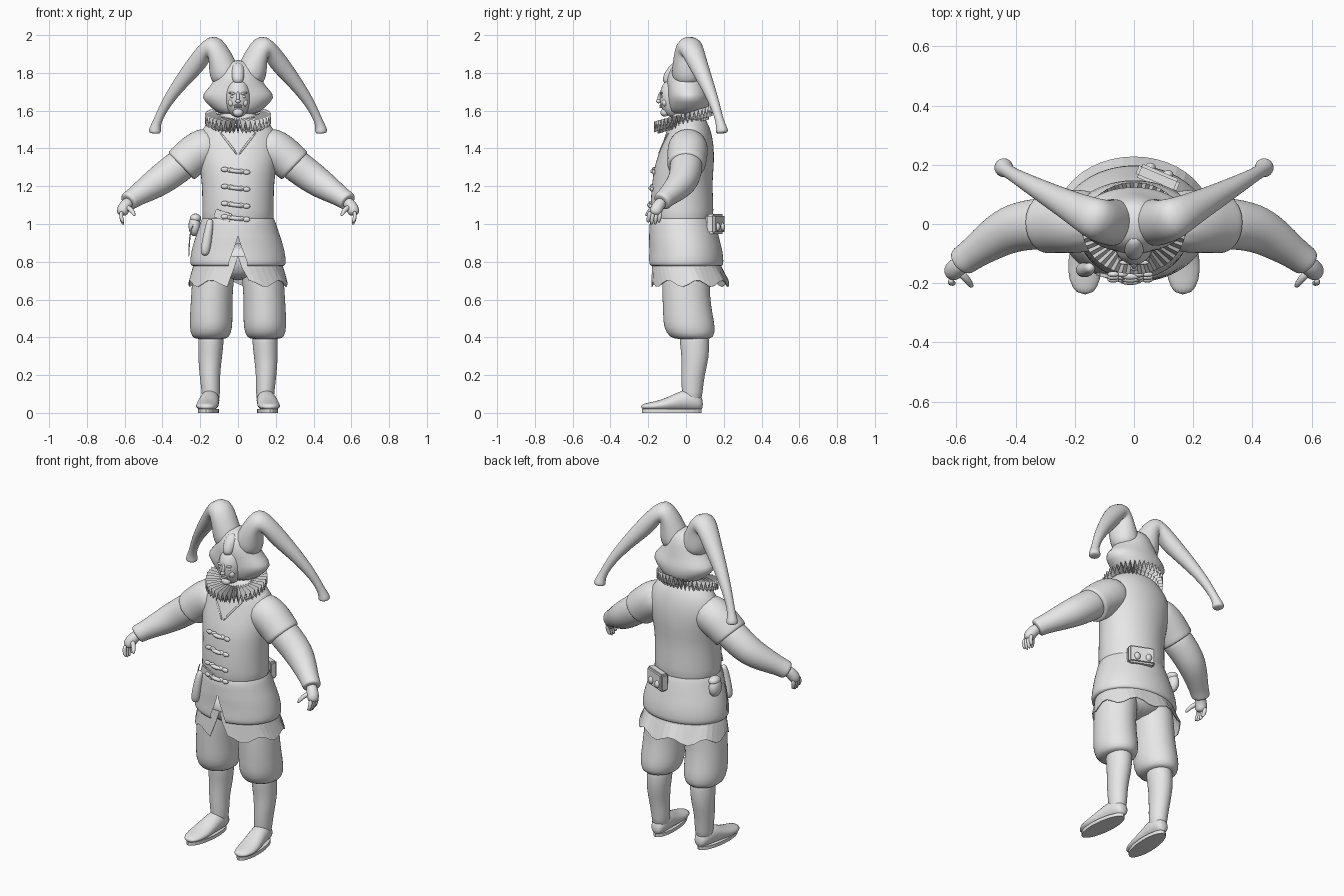
import bpy, bmesh, math
from mathutils import Vector, Matrix, Euler

default_cube = bpy.data.objects.get("Cube")
if default_cube:
    bpy.data.objects.remove(default_cube)

grey = bpy.data.materials.new("pale grey")
grey.use_nodes = True
grey.diffuse_color = (0.8, 0.8, 0.8, 1)
grey.node_tree.nodes["Principled BSDF"].inputs["Base Color"].default_value = grey.diffuse_color


def finish(name, bm, smooth=True, level=0, thickness=0):
    """Turn a bmesh into a named object with the shared material."""
    bmesh.ops.remove_doubles(bm, verts=bm.verts, dist=0.0001)
    bmesh.ops.recalc_face_normals(bm, faces=bm.faces)
    mesh = bpy.data.meshes.new(name)
    bm.to_mesh(mesh)
    bm.free()
    mesh.materials.append(grey)
    for polygon in mesh.polygons:
        polygon.use_smooth = smooth
    part = bpy.data.objects.new(name, mesh)
    bpy.context.collection.objects.link(part)
    if thickness:
        solid = part.modifiers.new("thickness", "SOLIDIFY")
        solid.thickness = thickness
    if level:
        subdivision = part.modifiers.new("smoothing", "SUBSURF")
        subdivision.levels = subdivision.render_levels = level
    return part


def skin(name, rings, closed=True, caps=True, **options):
    """Bridge a list of equal rings of points."""
    bm = bmesh.new()
    rows = [[bm.verts.new(point) for point in ring] for ring in rings]
    count = len(rows[0])
    for low, high in zip(rows, rows[1:]):
        for i in range(count if closed else count - 1):
            j = (i + 1) % count
            bm.faces.new((low[i], low[j], high[j], high[i]))
    if closed and caps:
        bm.faces.new(rows[0])
        bm.faces.new(rows[-1])
    return finish(name, bm, **options)


def oval(center, across, along, count=16):
    """Closed ring spanned by two half-axis vectors."""
    turns = [math.tau * i / count for i in range(count)]
    return [Vector(center) + across * math.cos(t) + along * math.sin(t) for t in turns]


def stack(name, rows, side=1, count=24, **options):
    """Loft of level ovals: height, centre x, centre y, half width, half depth."""
    rings = [oval((side * x, y, z), Vector((w, 0, 0)), Vector((0, d, 0)), count)
             for z, x, y, w, d in rows]
    return skin(name, rings, level=1, **options)


def tube(name, path, side=1, count=12, level=2):
    """Round tube through points given as x, y, z, radius."""
    points = [Vector((side * x, y, z)) for x, y, z, r in path]
    last = len(points) - 1
    turn, previous, rings = None, Vector((0, 0, 1)), []
    for i, point in enumerate(points):
        before = (point - points[max(i - 1, 0)]).normalized()
        after = (points[min(i + 1, last)] - point).normalized()
        heading = (before + after).normalized()
        step = previous.rotation_difference(heading)
        turn = step @ turn if turn else step
        previous, radius = heading, path[i][3]
        rings.append(oval(point, turn @ Vector((radius, 0, 0)), turn @ Vector((0, radius, 0)), count))
    return skin(name, rings, level=level)


def blob(name, place, size, tilt=(0, 0, 0)):
    bm = bmesh.new()
    matrix = Matrix.LocRotScale(Vector(place), Euler(tilt), Vector(size))
    bmesh.ops.create_uvsphere(bm, u_segments=20, v_segments=12, radius=1, matrix=matrix)
    return finish(name, bm)


def box(name, place, size, tilt=(0, 0, 0), level=0):
    bm = bmesh.new()
    matrix = Matrix.LocRotScale(Vector(place), Euler(tilt), Vector(size))
    bmesh.ops.create_cube(bm, size=1, matrix=matrix)
    bmesh.ops.bevel(bm, geom=bm.edges[:], offset=min(size) / 5, segments=2, affect="EDGES")
    return finish(name, bm, smooth=False, level=level)


def open_ring(z, y, width, depth, gap, count=40, wave=0):
    """Level arc that leaves a slit of the given angle at the front."""
    ring = []
    for i in range(count + 1):
        turn = -math.pi / 2 + gap + (math.tau - 2 * gap) * i / count
        lift = wave * math.sin(turn * 8)
        ring.append((width * math.cos(turn), y + depth * math.sin(turn), z + lift))
    return ring


# Jacket: body, split skirt and the shirt tail below it
stack("jacket_body", [
    (0.98, 0, -0.02, 0.185, 0.16), (1.03, 0, -0.02, 0.193, 0.167),
    (1.12, 0, -0.022, 0.19, 0.168), (1.22, 0, -0.02, 0.193, 0.16),
    (1.31, 0, -0.01, 0.205, 0.16), (1.41, 0, 0.01, 0.225, 0.14),
    (1.49, 0, 0.015, 0.205, 0.12), (1.55, 0, 0.015, 0.15, 0.095),
    (1.6, 0, 0, 0.07, 0.07)])
skirt = [(1.03, -0.02, 0.19, 0.165, 0), (1.01, -0.02, 0.2, 0.174, 0),
         (0.95, -0.012, 0.218, 0.182, 0), (0.92, -0.01, 0.23, 0.187, 0.01),
         (0.86, 0, 0.247, 0.194, 0.1), (0.8, 0, 0.256, 0.2, 0.19),
         (0.775, 0, 0.25, 0.195, 0.21), (0.78, 0, 0.225, 0.17, 0.22)]
skin("jacket_skirt", [open_ring(*row) for row in skirt], closed=False, level=1)
tail = [(0.83, 0, 0.225, 0.175, 0), (0.77, 0.005, 0.24, 0.185, 0.08)]
hem = open_ring(0.685, 0.02, 0.262, 0.208, 0.22, wave=0.018)
skin("shirt_tail", [open_ring(*row) for row in tail] + [hem],
     closed=False, smooth=False, thickness=0.004)
stack("hips", [(0.7, 0, 0, 0.1, 0.09), (0.78, 0, 0, 0.21, 0.15), (0.9, 0, 0, 0.21, 0.15)])

# Fastenings down the front, each a bar between two loops
for number, (z, y) in enumerate([(1.28, -0.172), (1.19, -0.182), (1.1, -0.19), (1.03, -0.188)]):
    tube(f"toggle_bar_{number}", [(-0.05, y, z + 0.004, 0.01), (-0.015, y - 0.008, z, 0.014),
                                  (0.03, y, z - 0.004, 0.01)], count=8, level=1)
    for x in (-0.07, -0.04, 0.015, 0.045):
        blob(f"toggle_loop_{number}", (x, y + 0.002, z - x / 8), (0.02, 0.01, 0.013))
box("front_flap", (-0.08, -0.178, 1.045), (0.09, 0.012, 0.045), (0, 0.3, -0.2))

# Pouches, cord and scabbard
box("back_pouch", (0.08, 0.155, 1.0), (0.15, 0.05, 0.105), (0, 0, -0.4))
for x, y in ((0.055, 0.192), (0.115, 0.167)):
    blob("pouch_stud", (x, y, 0.985), (0.018, 0.015, 0.022))
blob("side_pouch", (-0.23, 0.05, 0.99), (0.032, 0.045, 0.055))
blob("side_pouch_flap", (-0.225, 0.05, 1.03), (0.03, 0.04, 0.025))
tube("hanging_cord", [(-0.235, -0.02, 1.0, 0.004), (-0.258, -0.02, 0.95, 0.004),
                      (-0.26, -0.02, 0.81, 0.004)], count=6, level=1)
tube("scabbard", [(-0.145, -0.145, 1.03, 0.02), (-0.155, -0.155, 0.97, 0.024),
                  (-0.17, -0.155, 0.88, 0.03), (-0.178, -0.155, 0.83, 0.022)], count=8)

# Pleated ruff, tilted down at the front
pleats = 40


def ruff_ring(width, depth, drop, fold):
    ring = []
    for i in range(pleats * 2):
        turn = math.pi * i / pleats
        y = depth * math.sin(turn) - 0.015
        z = 1.575 - drop + y * 0.28 + (fold if i % 2 else -fold)
        ring.append((width * math.cos(turn), y, z))
    return ring


skin("ruff", [ruff_ring(0.075, 0.07, 0, 0.008), ruff_ring(0.175, 0.155, 0.012, 0.027)],
     caps=False, smooth=False, thickness=0.004)
skin("ruff_underside", [ruff_ring(0.07, 0.07, 0.03, 0.008), ruff_ring(0.15, 0.135, 0.03, 0.022)],
     caps=False, smooth=False, thickness=0.004)
stack("neck", [(1.5, 0, 0, 0.07, 0.07), (1.64, 0, -0.01, 0.065, 0.07)])

# Hood and face
stack("hood", [
    (1.575, 0, 0.01, 0.1, 0.09), (1.615, 0, 0.015, 0.14, 0.108),
    (1.672, 0, 0.014, 0.205, 0.115), (1.71, 0, 0.008, 0.165, 0.106),
    (1.76, 0, -0.002, 0.125, 0.105), (1.82, 0, 0, 0.105, 0.09),
    (1.87, 0, 0.005, 0.05, 0.05)])
blob("face", (0, -0.06, 1.67), (0.068, 0.08, 0.108))
blob("chin", (0, -0.113, 1.59), (0.028, 0.022, 0.022))
blob("nose_bridge", (0, -0.138, 1.672), (0.009, 0.012, 0.032), (-0.2, 0, 0))
blob("nose_tip", (0, -0.145, 1.65), (0.013, 0.014, 0.011))
for z in (1.618, 1.628):
    blob("lip", (0, -0.132, z), (0.022, 0.009, 0.005))
tube("hood_peak", [(0, -0.11, 1.74, 0.025), (0, -0.08, 1.79, 0.04), (0, -0.03, 1.85, 0.035)])

for side, label in ((1, "left"), (-1, "right")):
    blob(f"{label}_brow", (side * 0.028, -0.13, 1.692), (0.022, 0.008, 0.006), (0, side * -0.15, 0))
    blob(f"{label}_eye", (side * 0.028, -0.126, 1.674), (0.014, 0.008, 0.007))
    blob(f"{label}_cheek", (side * 0.034, -0.112, 1.642), (0.02, 0.016, 0.02))

    # Drooping horn of the hood
    tube(f"{label}_hood_horn", [
        (0.05, 0.005, 1.74, 0.09), (0.085, 0.005, 1.84, 0.08), (0.13, 0.015, 1.975, 0.075),
        (0.205, 0.055, 1.865, 0.056), (0.29, 0.1, 1.765, 0.042), (0.38, 0.15, 1.645, 0.028),
        (0.43, 0.18, 1.54, 0.021), (0.44, 0.19, 1.5, 0.034), (0.441, 0.192, 1.478, 0.034)], side)

    # Lapel edge
    tube(f"{label}_lapel", [(0.1, -0.085, 1.49, 0.006), (0.05, -0.12, 1.43, 0.007),
                            (0, -0.148, 1.36, 0.006)], side, count=6, level=1)

    # Sleeves
    tube(f"{label}_upper_sleeve", [
        (0.1, 0.01, 1.43, 0.1), (0.2, 0.01, 1.395, 0.112), (0.27, 0.005, 1.335, 0.104),
        (0.3, 0, 1.308, 0.104), (0.304, 0, 1.304, 0.09)], side, count=16)
    tube(f"{label}_lower_sleeve", [
        (0.25, 0.005, 1.35, 0.09), (0.34, 0, 1.285, 0.088), (0.42, -0.015, 1.225, 0.083),
        (0.49, -0.06, 1.18, 0.068), (0.555, -0.108, 1.138, 0.052),
        (0.583, -0.128, 1.118, 0.054), (0.585, -0.13, 1.116, 0.036)], side, count=16)

    # Hand with four fingers and a thumb
    tube(f"{label}_palm", [(0.57, -0.12, 1.125, 0.03), (0.597, -0.145, 1.1, 0.033),
                           (0.612, -0.16, 1.07, 0.036), (0.614, -0.165, 1.045, 0.024)], side)
    for finger in range(4):
        y = -0.19 + finger * 0.019
        reach = 0.012 if finger in (1, 2) else 0
        tube(f"{label}_finger_{finger}", [
            (0.615, y, 1.07, 0.013), (0.622, y - 0.008, 1.035, 0.012),
            (0.605, y - 0.012, 1.005 - reach, 0.009)], side, count=8, level=1)
    tube(f"{label}_thumb", [(0.595, -0.155, 1.095, 0.016), (0.562, -0.19, 1.075, 0.014),
                            (0.545, -0.215, 1.04, 0.009)], side, count=8, level=1)

    # Breeches, stocking and shoe
    stack(f"{label}_breeches", [
        (0.39, 0.145, 0.035, 0.075, 0.085), (0.4, 0.145, 0.03, 0.1, 0.118),
        (0.45, 0.143, 0.018, 0.115, 0.138), (0.52, 0.142, 0.01, 0.113, 0.132),
        (0.62, 0.139, 0, 0.11, 0.126), (0.73, 0.13, 0, 0.112, 0.128),
        (0.84, 0.12, 0, 0.105, 0.125)], side)
    stack(f"{label}_stocking", [
        (0.04, 0.145, 0.03, 0.045, 0.05), (0.11, 0.143, 0.033, 0.05, 0.056),
        (0.2, 0.15, 0.036, 0.055, 0.063), (0.29, 0.148, 0.05, 0.064, 0.073),
        (0.37, 0.143, 0.045, 0.069, 0.08), (0.46, 0.143, 0.04, 0.07, 0.08)], side, count=16)
    shoe = [(0.09, 0.143, 0.045, 0.022, 0.025), (0.07, 0.144, 0.06, 0.042, 0.05),
            (0.01, 0.148, 0.07, 0.052, 0.06), (-0.05, 0.155, 0.058, 0.055, 0.05),
            (-0.12, 0.163, 0.04, 0.062, 0.032), (-0.19, 0.168, 0.034, 0.056, 0.022),
            (-0.24, 0.165, 0.032, 0.028, 0.014)]
    skin(f"{label}_shoe", [oval((side * x, y, z), Vector((w, 0, 0)), Vector((0, 0, h)))
                           for y, x, z, w, h in shoe], level=1)
    sole = [(0.015, 0.95), (0, 1)]
    bm = bmesh.new()
    bmesh.ops.create_circle(bm, cap_ends=True, segments=24, radius=1, matrix=Matrix.LocRotScale(
        Vector((side * 0.157, -0.075, 0)), Euler((0, 0, side * 0.08)), Vector((0.054, 0.158, 1))))
    base = bmesh.ops.extrude_face_region(bm, geom=bm.faces[:])
    bmesh.ops.translate(bm, vec=(0, 0, 0.02),
                        verts=[v for v in base["geom"] if isinstance(v, bmesh.types.BMVert)])
    finish(f"{label}_sole", bm, smooth=False)
